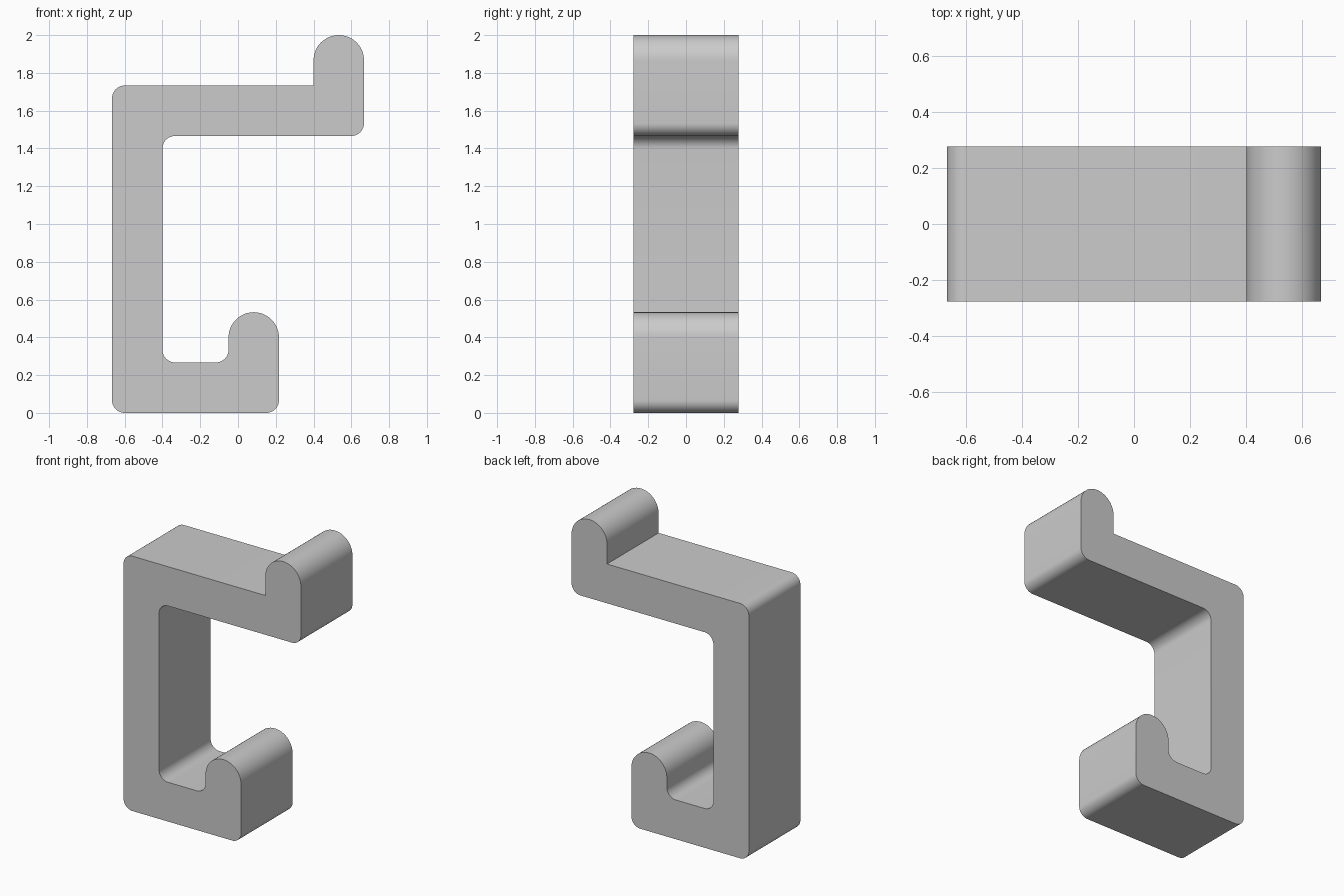
import bpy
import bmesh
import math
from mathutils import Vector

cube = bpy.data.objects.get("Cube")
if cube:
    bpy.data.objects.remove(cube, do_unlink=True)

# Main sizes
BAR = 0.267            # thickness of the bar
HALF_DEPTH = 0.277
SIDE = 0.667           # half of the overall width
ARM_TOP = 1.733
HOOK_X = 0.217         # outer face of the lower hook
HOOK_TOP = 0.533
SMALL = 0.067          # corner rounding
ROUND = BAR / 2        # full round on the tips

# Outline corners, counter-clockwise from the lower left: x, z, radius
corners = [
    (-SIDE, 0, SMALL),
    (HOOK_X, 0, SMALL),
    (HOOK_X, HOOK_TOP, ROUND),
    (HOOK_X - BAR, HOOK_TOP, ROUND),
    (HOOK_X - BAR, BAR, SMALL),
    (BAR - SIDE, BAR, SMALL),
    (BAR - SIDE, ARM_TOP - BAR, SMALL),
    (SIDE, ARM_TOP - BAR, SMALL),
    (SIDE, 2, ROUND),
    (SIDE - BAR, 2, ROUND),
    (SIDE - BAR, ARM_TOP, 0),
    (-SIDE, ARM_TOP, SMALL),
]


def rounded_outline(corners, steps=12):
    """Replace each right-angle corner with a quarter arc."""
    points = []
    for i, (x, z, r) in enumerate(corners):
        here = Vector((x, z))
        if r == 0:
            points.append(here)
            continue
        before = (Vector(corners[i - 1][:2]) - here).normalized()
        after = (Vector(corners[(i + 1) % len(corners)][:2]) - here).normalized()
        centre = here + (before + after) * r
        for s in range(steps + 1):
            a = math.pi / 2 * s / steps
            p = centre - after * r * math.cos(a) - before * r * math.sin(a)
            if not points or (p - points[-1]).length > 1e-5:
                points.append(p)
    return points


# Hook body: the outline extruded through its depth
bm = bmesh.new()
front = bm.faces.new([bm.verts.new((p.x, -HALF_DEPTH, p.y))
                      for p in rounded_outline(corners)])
result = bmesh.ops.extrude_face_region(bm, geom=[front], use_keep_orig=True)
moved = [g for g in result["geom"] if isinstance(g, bmesh.types.BMVert)]
bmesh.ops.translate(bm, verts=moved, vec=(0, 2 * HALF_DEPTH, 0))
bmesh.ops.recalc_face_normals(bm, faces=bm.faces)
mesh = bpy.data.meshes.new("hook_body")
bm.to_mesh(mesh)
bm.free()
hook = bpy.data.objects.new("hook_body", mesh)
bpy.context.collection.objects.link(hook)

# Plain grey material
grey = bpy.data.materials.new("light grey")
grey.use_nodes = True
colour = (0.6, 0.6, 0.6, 1)
grey.diffuse_color = colour
grey.node_tree.nodes["Principled BSDF"].inputs["Base Color"].default_value = colour
mesh.materials.append(grey)

# Smooth rounds, sharp edges
bpy.ops.object.select_all(action="DESELECT")
hook.select_set(True)
bpy.context.view_layer.objects.active = hook
bpy.ops.object.shade_smooth_by_angle(angle=math.radians(30))
